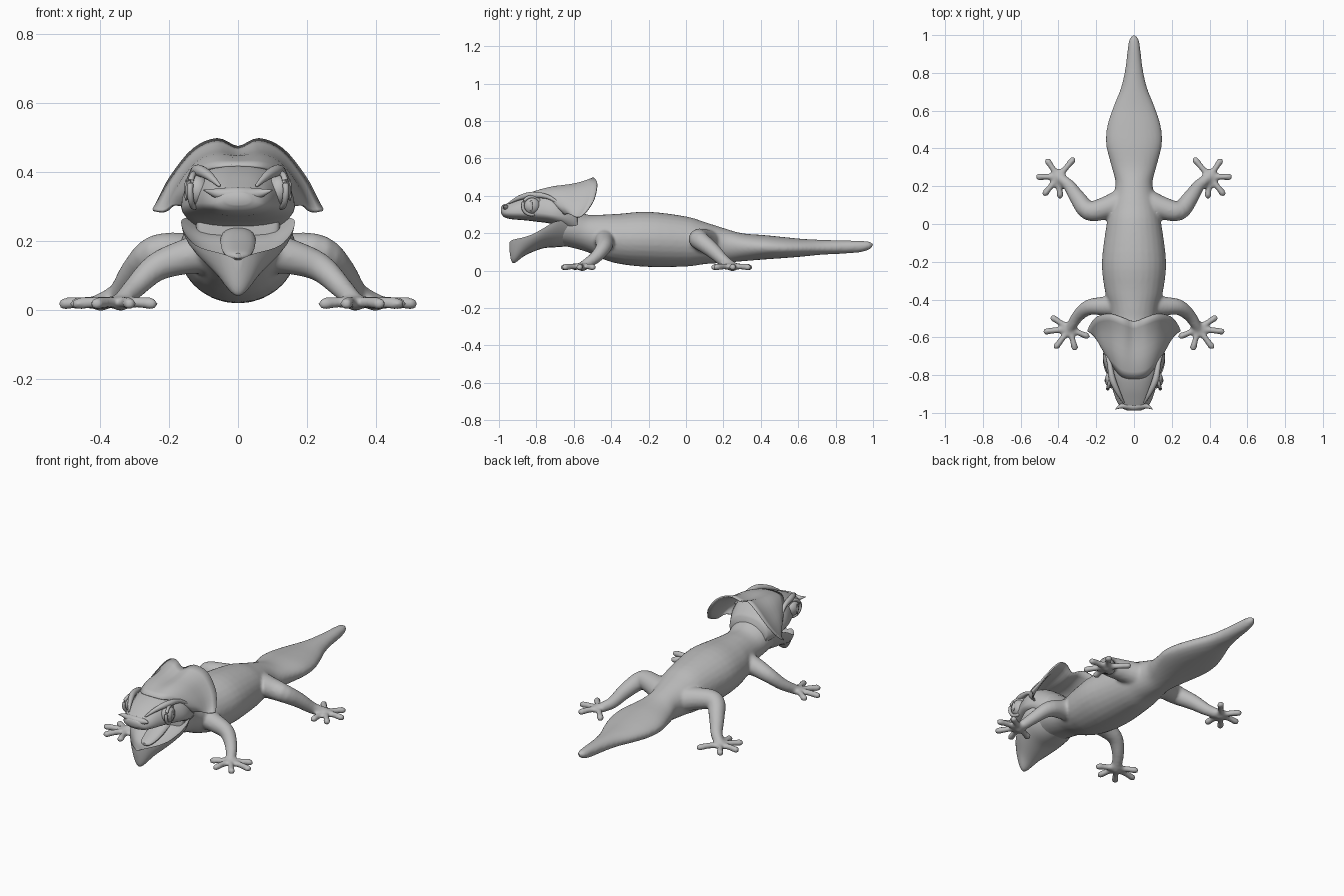
import bpy, bmesh, math
from mathutils import Vector

if "Cube" in bpy.data.objects:
    bpy.data.objects.remove(bpy.data.objects["Cube"])

skin = bpy.data.materials.new("grey_skin")
skin.diffuse_color = (0.5, 0.5, 0.5, 1)
skin.use_nodes = True
skin.node_tree.nodes["Principled BSDF"].inputs["Base Color"].default_value = skin.diffuse_color


def finish(bm, name, smooth_angle=40):
    bmesh.ops.recalc_face_normals(bm, faces=bm.faces)
    me = bpy.data.meshes.new(name)
    bm.to_mesh(me)
    bm.free()
    ob = bpy.data.objects.new(name, me)
    bpy.context.collection.objects.link(ob)
    me.materials.append(skin)
    bpy.ops.object.select_all(action='DESELECT')
    ob.select_set(True)
    bpy.context.view_layer.objects.active = ob
    bpy.ops.object.shade_smooth_by_angle(angle=math.radians(smooth_angle))
    return ob


def resample(rows, steps):
    # Catmull-Rom interpolation of control rows
    rows = [Vector(r) for r in rows]
    out = []
    for i in range(len(rows) - 1):
        p0, p1, p2, p3 = rows[max(i - 1, 0)], rows[i], rows[i + 1], rows[min(i + 2, len(rows) - 1)]
        for s in range(steps):
            t = s / steps
            out.append(0.5 * (2 * p1 + (p2 - p0) * t + (2 * p0 - 5 * p1 + 4 * p2 - p3) * t * t
                              + (3 * p1 - p0 - 3 * p2 + p3) * t ** 3))
    return out + [rows[-1]]


def skin_rings(bm, rings):
    vr = [[bm.verts.new(p) for p in r] for r in rings]
    n = len(vr[0])
    for a, b in zip(vr, vr[1:]):
        for i in range(n):
            bm.faces.new((a[i], a[(i + 1) % n], b[(i + 1) % n], b[i]))
    bm.faces.new(vr[0])
    bm.faces.new(vr[-1][::-1])


def loft(bm, rows, steps=4, n=28, power=1.0):
    # rows: y, half width, bottom, widest height, top
    rings = []
    for y, w, zb, zc, zt in resample(rows, steps):
        ring = []
        for k in range(n):
            a = 2 * math.pi * k / n
            c, s = math.cos(a), math.sin(a)
            c = math.copysign(abs(c) ** power, c)
            ring.append((w * c, y, zc + s * ((zt - zc) if s > 0 else (zc - zb))))
        rings.append(ring)
    skin_rings(bm, rings)


def tube(bm, pts, steps=4, n=12, side=1):
    # pts: x, y, z, radius; rounded ends
    ps = resample(pts, steps)
    cs = [Vector((p[0] * side, p[1], p[2])) for p in ps]
    rs = [max(p[3], 0.001) for p in ps]
    tans = [(cs[min(i + 1, len(cs) - 1)] - cs[max(i - 1, 0)]).normalized() for i in range(len(cs))]
    data = list(zip(cs, tans, rs))
    c, t, r = data[-1]
    data += [(c + t * r * f, t, r * math.sqrt(1 - f * f)) for f in (0.5, 0.8, 0.97)]
    c, t, r = data[0]
    data = [(c - t * r * f, t, r * math.sqrt(1 - f * f)) for f in (0.97, 0.8, 0.5)] + data
    rings = []
    for c, t, r in data:
        u = t.cross(Vector((0, 0, 1)) if abs(t.z) < 0.9 else Vector((0, 1, 0))).normalized()
        v = u.cross(t)
        rings.append([c + r * (u * math.cos(q * 2 * math.pi / n) + v * math.sin(q * 2 * math.pi / n))
                      for q in range(n)])
    skin_rings(bm, rings)


def ball(bm, loc, size, seg=24):
    ret = bmesh.ops.create_uvsphere(bm, u_segments=seg, v_segments=seg // 2, radius=1)
    for v in ret['verts']:
        v.co = Vector([v.co[i] * size[i] + loc[i] for i in range(3)])


# Body: neck, trunk and fat tail, blended with the limbs
bm = bmesh.new()
loft(bm, [(-.70, .12, .14, .24, .35), (-.62, .125, .125, .23, .34), (-.53, .115, .10, .20, .30),
          (-.44, .13, .06, .18, .30), (-.35, .155, .035, .17, .305), (-.20, .17, .02, .17, .315),
          (0, .145, .022, .16, .29), (.10, .125, .035, .15, .26), (.21, .098, .042, .14, .225),
          (.30, .118, .05, .13, .20), (.42, .148, .06, .125, .19), (.52, .142, .067, .12, .18),
          (.62, .11, .075, .12, .17), (.72, .07, .085, .12, .165), (.82, .047, .09, .125, .162),
          (.93, .033, .098, .13, .16), (.98, .024, .113, .136, .155), (1.0, .006, .13, .138, .145)])
legs = [
    ([(.07, -.43, .17, .065), (.15, -.435, .155, .052), (.235, -.44, .125, .042),
      (.295, -.485, .07, .033), (.34, -.555, .022, .026)],
     [(.44, -.49), (.48, -.57), (.42, -.66), (.31, -.67), (.235, -.60)]),
    ([(.06, .12, .15, .07), (.15, .085, .165, .06), (.24, .07, .165, .052),
      (.30, .14, .11, .042), (.345, .205, .05, .032), (.40, .25, .022, .026)],
     [(.315, .35), (.465, .345), (.52, .25), (.48, .15), (.39, .135)]),
]
for side in (1, -1):
    for leg, toes in legs:
        tube(bm, leg, n=16, side=side)
        px, py = leg[-1][:2]
        ball(bm, (px * side, py, .022), (.042, .042, .02))
        for tx, ty in toes:
            d = Vector((tx - px, ty - py))
            e = d * (1 - .017 / d.length)
            tube(bm, [(px, py, .022, .019), (px + e.x * .6, py + e.y * .6, .022, .0165),
                      (px + e.x, py + e.y, .018, .019)], n=10, side=side)
body = finish(bm, "body_and_limbs", 180)
rem = body.modifiers.new("blend", 'REMESH')
rem.mode = 'VOXEL'
rem.voxel_size = 0.009
rem.use_smooth_shade = True
sm = body.modifiers.new("soften", 'SMOOTH')
sm.factor = 0.5
sm.iterations = 5

# Upper head and snout
bm = bmesh.new()
loft(bm, [(-.988, .035, .305, .32, .34), (-.97, .07, .285, .31, .352), (-.93, .095, .275, .31, .372),
          (-.87, .115, .27, .31, .40), (-.80, .138, .262, .31, .422), (-.72, .164, .25, .30, .428),
          (-.65, .155, .22, .29, .41), (-.58, .12, .18, .27, .35)], n=32, power=.8)
finish(bm, "upper_head", 60)

# Lower jaw: V-shaped underneath with a hollow floor and pointed chin
bm = bmesh.new()
rings = []
for y, w, zt, zb in resample([(-.63, .13, .27, .13), (-.70, .163, .262, .125), (-.76, .158, .228, .12),
                              (-.82, .132, .195, .10), (-.87, .10, .178, .075), (-.915, .062, .168, .042),
                              (-.935, .035, .16, .055), (-.945, .012, .15, .12)], 4):
    top = [(w * k / 6, y, zt - min(.045, w * .4) * (1 - (k / 6) ** 4)) for k in range(-5, 6)]
    low = [(w * math.cos(a), y, zt - (zt - zb) * math.sin(a) ** 1.3)
           for a in [math.pi * k / 16 for k in range(17)]]
    rings.append(low + top)
skin_rings(bm, rings)
finish(bm, "lower_jaw", 50)

# Tongue
bm = bmesh.new()
loft(bm, [(-.88, .012, .15, .155, .165), (-.86, .035, .145, .16, .175), (-.80, .048, .155, .18, .20),
          (-.72, .05, .18, .21, .235), (-.66, .04, .2, .22, .24)], n=16)
finish(bm, "tongue")

# Crescent nose ridge ending in two small points
bm = bmesh.new()
half = [(.10, -.982, .348, .001), (.07, -.965, .34, .012), (.035, -.962, .335, .02)]
tube(bm, half + [(0, -.966, .335, .022)] + [(-x, y, z, r) for x, y, z, r in reversed(half)])
finish(bm, "nose_ridge", 60)

# Eyes with slit pupils, lids and brows
for side, tag in ((1, "left"), (-1, "right")):
    bm = bmesh.new()
    ball(bm, (.118 * side, -.825, .347), (.036, .045, .045))
    finish(bm, tag + "_eye", 60)
    bm = bmesh.new()
    ball(bm, (.151 * side, -.828, .347), (.005, .008, .032), 12)
    finish(bm, tag + "_pupil", 60)
    bm = bmesh.new()
    ring = [(.127 - .012 * math.cos(a), -.825 + .048 * math.cos(a), .347 + .048 * math.sin(a), .009)
            for a in [math.pi * k / 8 for k in range(17)]]
    tube(bm, ring, steps=2, n=8, side=side)
    finish(bm, tag + "_eyelid", 60)
    bm = bmesh.new()
    tube(bm, [(.055, -.945, .362, .005), (.085, -.89, .39, .013), (.115, -.82, .405, .017),
              (.13, -.74, .395, .012), (.15, -.68, .36, .006)], side=side)
    finish(bm, tag + "_brow", 60)

# Neck frill: thin flared shield, open at the back
rim = [(0, -.515, .472), (.06, -.495, .495), (.13, -.475, .465), (.195, -.49, .385),
       (.23, -.53, .32), (.247, -.565, .29)]
root = [(0, -.82, .418), (.06, -.81, .414), (.10, -.77, .402), (.13, -.73, .372),
        (.148, -.69, .335), (.15, -.65, .30)]


def mirrored(pts):
    return resample([(-x, y, z) for x, y, z in reversed(pts[1:])] + pts, 4)


bm = bmesh.new()
grid = []
for k in range(9):
    t = k / 8
    row = []
    for a, b in zip(mirrored(root), mirrored(rim)):
        p = a.lerp(b, t)
        bulge = .014 * math.sin(math.pi * t) * math.cos(math.pi * t)
        row.append(bm.verts.new(p + Vector((p.x * bulge * 4, 0, bulge))))
    grid.append(row)
for a, b in zip(grid, grid[1:]):
    for i in range(len(a) - 1):
        bm.faces.new((a[i], a[i + 1], b[i + 1], b[i]))
frill = finish(bm, "neck_frill", 60)
sol = frill.modifiers.new("thickness", 'SOLIDIFY')
sol.thickness = 0.008
sol.offset = 0
